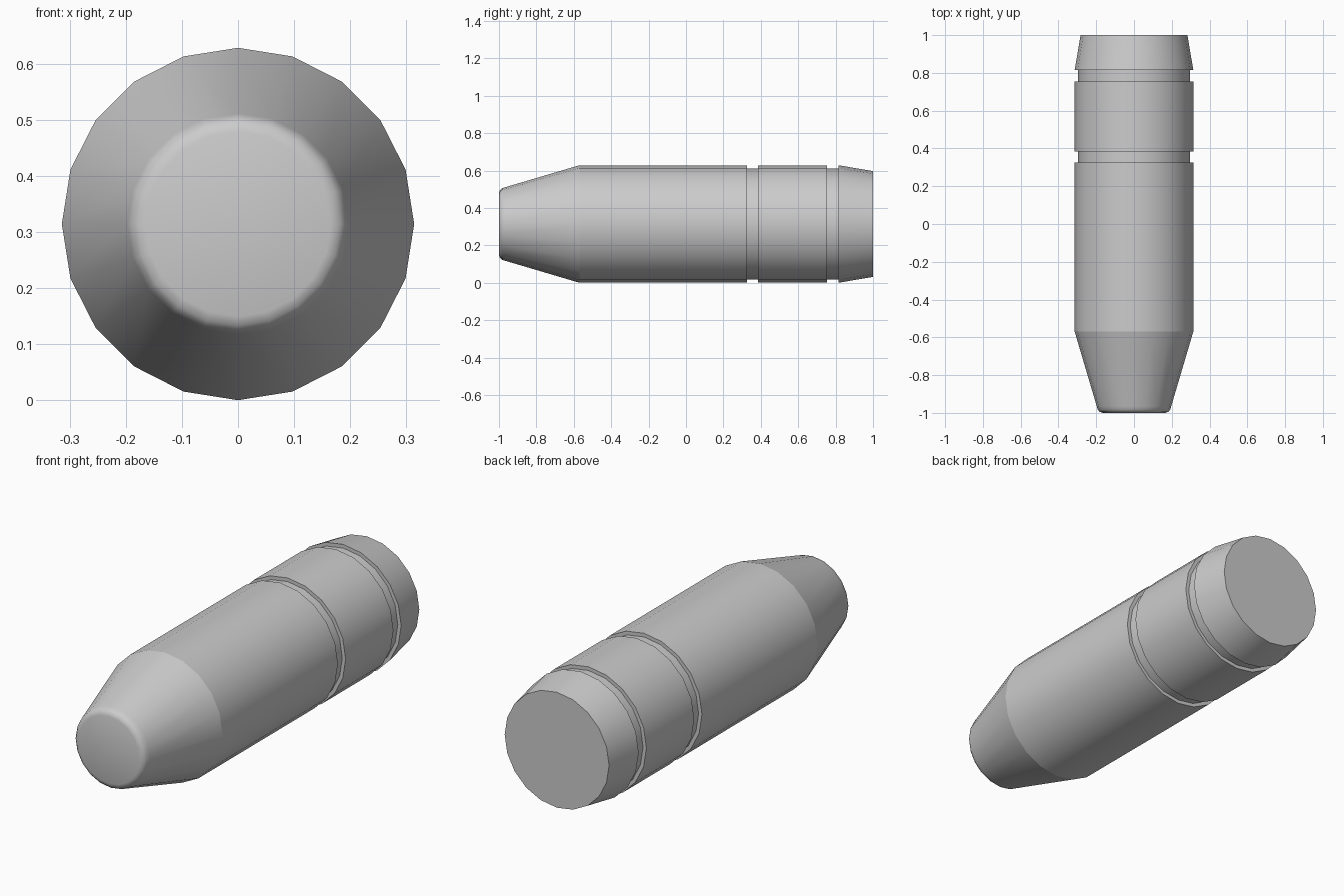
import bpy
import bmesh
import math

cube = bpy.data.objects.get("Cube")
if cube:
    bpy.data.objects.remove(cube, do_unlink=True)

SIDES = 20
RADIUS = 0.314
GROOVE = 0.296

# Plain grey material
grey = bpy.data.materials.new("plain grey")
grey.use_nodes = True
colour = (0.6, 0.6, 0.6, 1)
grey.diffuse_color = colour
grey.node_tree.nodes["Principled BSDF"].inputs["Base Color"].default_value = colour

# Lathe profile from nose to tail: (y, radius, crisp edge)
profile = [
    # rounded nose
    (-1.0, 0.165, False), (-0.995, 0.181, False),
    (-0.983, 0.192, False), (-0.965, 0.197, False),
    # main barrel
    (-0.57, RADIUS, True), (0.325, RADIUS, True),
    # front groove
    (0.325, GROOVE, True), (0.385, GROOVE, True),
    # rear barrel
    (0.385, RADIUS, True), (0.755, RADIUS, True),
    # rear groove
    (0.755, GROOVE, True), (0.815, GROOVE, True),
    # tapered tail
    (0.815, RADIUS, True), (1.0, 0.283, True),
]


def lathe(name, points, material):
    """Turn the profile around the y axis and close both ends."""
    bm = bmesh.new()
    rings = []
    for y, r, _ in points:
        angles = [math.tau * i / SIDES for i in range(SIDES)]
        rings.append([bm.verts.new((r * math.cos(a), y, RADIUS + r * math.sin(a)))
                      for a in angles])
    for a, b in zip(rings, rings[1:]):
        for i in range(SIDES):
            j = (i + 1) % SIDES
            bm.faces.new((a[i], a[j], b[j], b[i]))
    bm.faces.new(rings[0])
    bm.faces.new(rings[-1])
    bmesh.ops.recalc_face_normals(bm, faces=bm.faces)
    for face in bm.faces:
        face.smooth = True
    # Keep the steps, shoulder and tail rim crisp
    for ring, (_, _, crisp) in zip(rings, points):
        for i in range(SIDES):
            bm.edges.get((ring[i], ring[(i + 1) % SIDES])).smooth = not crisp
    mesh = bpy.data.meshes.new(name)
    bm.to_mesh(mesh)
    bm.free()
    mesh.materials.append(material)
    obj = bpy.data.objects.new(name, mesh)
    bpy.context.collection.objects.link(obj)
    return obj


lathe("grooved_pointed_body", profile, grey)
